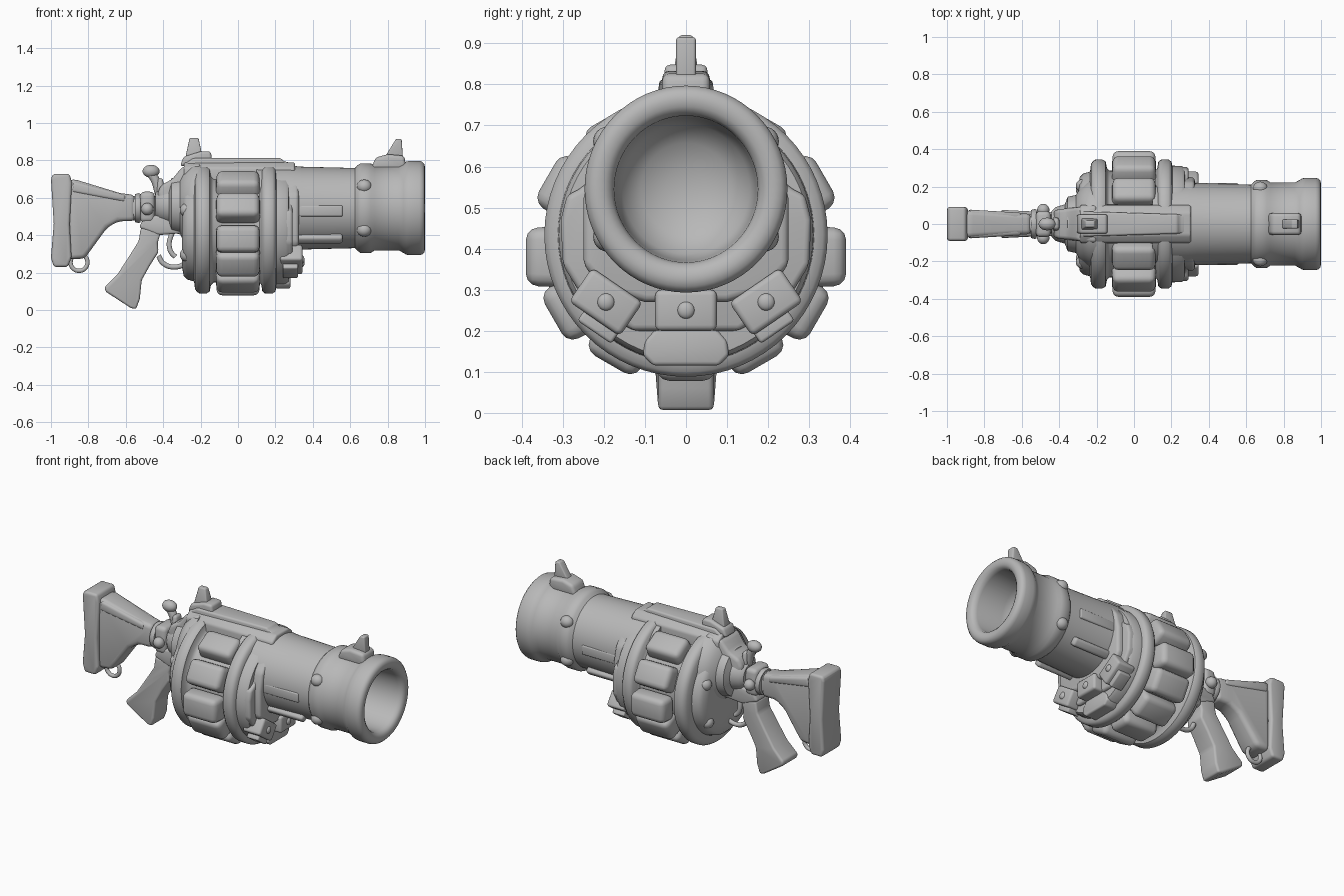
import bpy, bmesh, math
from mathutils import Vector, Matrix

old = bpy.data.objects.get("Cube")
if old:
    bpy.data.objects.remove(old, do_unlink=True)

grey = bpy.data.materials.new("plain grey")
grey.use_nodes = True
grey.diffuse_color = (0.48, 0.48, 0.48, 1)
grey.node_tree.nodes["Principled BSDF"].inputs["Base Color"].default_value = (0.48, 0.48, 0.48, 1)


def finish(name, bm, bevel=0, angle=45, segments=3):
    """Round the sharp edges, make the object and shade it."""
    bmesh.ops.recalc_face_normals(bm, faces=bm.faces)
    if bevel:
        sharp = [e for e in bm.edges if len(e.link_faces) == 2 and e.calc_face_angle() > 0.4]
        bmesh.ops.bevel(bm, geom=sharp, offset=bevel, segments=segments,
                        profile=0.5, affect='EDGES', clamp_overlap=True)
    mesh = bpy.data.meshes.new(name)
    bm.to_mesh(mesh)
    bm.free()
    mesh.materials.append(grey)
    ob = bpy.data.objects.new(name, mesh)
    bpy.context.collection.objects.link(ob)
    bpy.ops.object.select_all(action='DESELECT')
    ob.select_set(True)
    bpy.context.view_layer.objects.active = ob
    bpy.ops.object.shade_smooth_by_angle(angle=math.radians(angle))
    return ob


def lathe(name, profile, cz, sz=1, steps=64):
    """Spin (x, radius) points round the x axis at height cz."""
    bm = bmesh.new()
    rings = []
    for x, r in profile:
        if r == 0:
            rings.append([bm.verts.new((x, 0, cz))])
        else:
            turn = [2 * math.pi * i / steps for i in range(steps)]
            rings.append([bm.verts.new((x, r * math.cos(t), cz + sz * r * math.sin(t))) for t in turn])
    for a, b in zip(rings, rings[1:]):
        for i in range(steps):
            j = (i + 1) % steps
            if len(a) == 1:
                bm.faces.new((a[0], b[i], b[j]))
            elif len(b) == 1:
                bm.faces.new((a[i], b[0], a[j]))
            else:
                bm.faces.new((a[i], b[i], b[j], a[j]))
    return finish(name, bm)


def side_prism(name, outline, half, bevel=0.01):
    """Extrude an (x, z) outline to both sides; half gives the half width at x."""
    width = half if callable(half) else lambda x: half
    bm = bmesh.new()
    near = [bm.verts.new((x, -width(x), z)) for x, z in outline]
    far = [bm.verts.new((x, width(x), z)) for x, z in outline]
    bm.faces.new(near)
    bm.faces.new(far[::-1])
    for i in range(len(near)):
        j = (i + 1) % len(near)
        bm.faces.new((near[i], far[i], far[j], near[j]))
    return finish(name, bm, bevel)


def front_prism(name, half_outline, x0, x1, bevel=0.01):
    """Extrude a (y, z) outline, mirrored in y, along x."""
    outline = half_outline + [(-y, z) for y, z in reversed(half_outline)]
    bm = bmesh.new()
    face = bm.faces.new([bm.verts.new((x0, y, z)) for y, z in outline])
    new = bmesh.ops.extrude_face_region(bm, geom=[face])["geom"]
    bmesh.ops.translate(bm, vec=(x1 - x0, 0, 0), verts=[v for v in new if isinstance(v, bmesh.types.BMVert)])
    return finish(name, bm, bevel)


def block(name, centre, size, bevel=0.01, roll=0, taper=1):
    """Bevelled box, its top narrowed by taper, rolled round x."""
    bm = bmesh.new()
    bmesh.ops.create_cube(bm, size=1)
    for v in bm.verts:
        if v.co.z > 0:
            v.co.x *= taper
            v.co.y *= taper
        v.co = Vector((v.co.x * size[0], v.co.y * size[1], v.co.z * size[2]))
    bm.transform(Matrix.Translation(centre) @ Matrix.Rotation(roll, 4, 'X'))
    return finish(name, bm, bevel)


def ball(name, centre, radius, scale=(1, 1, 1)):
    bm = bmesh.new()
    bmesh.ops.create_uvsphere(bm, u_segments=20, v_segments=12, radius=radius)
    bm.transform(Matrix.Translation(centre) @ Matrix.Diagonal((*scale, 1)))
    return finish(name, bm, angle=60)


def tube(name, points, radius, closed=False):
    """Round bar following smooth points."""
    curve = bpy.data.curves.new(name, 'CURVE')
    curve.dimensions = '3D'
    curve.bevel_depth = radius
    curve.bevel_resolution = 3
    curve.use_fill_caps = True
    s = curve.splines.new('BEZIER')
    s.bezier_points.add(len(points) - 1)
    s.use_cyclic_u = closed
    for p, co in zip(s.bezier_points, points):
        p.co = co
        p.handle_left_type = p.handle_right_type = 'AUTO'
    curve.materials.append(grey)
    ob = bpy.data.objects.new(name, curve)
    bpy.context.collection.objects.link(ob)
    return ob


# Barrel with collar, flared muzzle and a rounded bore floor
AXIS = 0.545
lathe("barrel", [(0.1, 0), (0.1, 0.225), (0.28, 0.223), (0.34, 0.217), (0.625, 0.21), (0.64, 0.225),
                 (0.655, 0.235), (0.71, 0.235), (0.73, 0.222), (0.86, 0.222), (0.885, 0.235),
                 (0.9, 0.244), (0.92, 0.247), (0.97, 0.247), (0.985, 0.243), (0.996, 0.232),
                 (1.0, 0.215), (0.997, 0.197), (0.987, 0.182), (0.965, 0.175), (0.8, 0.17), (0.74, 0.155),
                 (0.7, 0.11), (0.68, 0.05), (0.675, 0)], AXIS, 1.02)
for deg in (31, 149, 211, 329):
    a = math.radians(deg)
    ball("collar_bolt", (0.675, 0.222 * math.cos(a), AXIS + 0.226 * math.sin(a)), 0.036, (1.1, 1, 1))
for side in (-1, 1):
    block("barrel_side_bar", (0.43, side * 0.207, 0.53), (0.26, 0.022, 0.06), 0.01)
    block("barrel_lower_rail", (0.42, side * 0.148, 0.385), (0.28, 0.05, 0.05), 0.015, side * 0.8)

# Drum: end plates and core in a single turned shape
DRUM = 0.433
lathe("drum", [(-0.3, 0), (-0.3, 0.2), (-0.29, 0.25), (-0.27, 0.27), (-0.235, 0.28), (-0.23, 0.32),
               (-0.22, 0.335), (-0.205, 0.345), (-0.17, 0.345), (-0.152, 0.335), (-0.145, 0.3),
               (-0.13, 0.285), (0.115, 0.285), (0.125, 0.3), (0.13, 0.333), (0.145, 0.345),
               (0.185, 0.345), (0.2, 0.333), (0.205, 0.312), (0.255, 0.31), (0.27, 0.3),
               (0.273, 0.27), (0.273, 0)], DRUM)

# Canisters around the drum, slightly sunk in its lower half
for k in range(12):
    a = math.radians(30 * k)
    c, s = math.cos(a), math.sin(a)
    out, rise = (0.335, 0.335) if s > -0.1 else (0.318, 0.247)
    block("canister", (0, out * c, 0.38 + rise * s), (0.24, 0.15, 0.11), 0.03, a - math.pi / 2, 0.94)

# Front cradle that carries the barrel
front_prism("cradle_plate", [(0.17, 0.66), (0.25, 0.55), (0.29, 0.53), (0.305, 0.47), (0.3, 0.36),
                             (0.25, 0.28), (0.13, 0.2)], 0.22, 0.292, 0.015)
front_prism("cradle_front", [(0.14, 0.72), (0.225, 0.62), (0.25, 0.52), (0.25, 0.36),
                             (0.2, 0.3), (0.1, 0.27)], 0.24, 0.325, 0.018)
front_prism("cradle_foot", [(0.07, 0.21), (0.1, 0.175), (0.105, 0.14), (0.08, 0.115)], 0.2, 0.28)
for y, z, roll in ((0, 0.25, 0), (-0.195, 0.27, -0.6), (0.195, 0.27, 0.6)):
    block("cradle_lug", (0.285, y, z), (0.12, 0.15, 0.1), 0.014, roll)
    ball("lug_bolt", (0.343, y, z), 0.021, (0.6, 1, 1))
    if y:
        block("lug_clip", (0.28, y * 1.08, z - 0.055), (0.08, 0.1, 0.045), 0.008, roll)

# Rear bolts on the drum
for deg in (-145, -35, 25, 155):
    a = math.radians(deg)
    ball("drum_bolt", (-0.275, 0.225 * math.cos(a), DRUM + 0.24 * math.sin(a)), 0.036)

# Receiver stepping down to the neck
lathe("receiver_cone", [(-0.44, 0), (-0.44, 0.07), (-0.42, 0.09), (-0.37, 0.105), (-0.355, 0.145),
                        (-0.31, 0.155), (-0.29, 0.19), (-0.24, 0.23), (-0.2, 0.23), (-0.2, 0)], 0.56)
side_prism("receiver_top", [(-0.42, 0.5), (-0.43, 0.63), (-0.41, 0.67), (-0.35, 0.7), (-0.3, 0.765),
                            (-0.2, 0.785), (-0.2, 0.5)], lambda x: 0.075 + 0.12 * (x + 0.43), 0.02)
side_prism("lower_receiver", [(-0.53, 0.44), (-0.5, 0.5), (-0.25, 0.52), (-0.25, 0.36),
                              (-0.29, 0.38), (-0.31, 0.41), (-0.43, 0.4)], 0.065, 0.015)
block("neck", (-0.53, 0, 0.545), (0.25, 0.1, 0.13), 0.035)
block("neck_collar", (-0.485, 0, 0.55), (0.08, 0.14, 0.165), 0.025)
lathe("neck_ring", [(-0.55, 0.05), (-0.55, 0.075), (-0.53, 0.08), (-0.52, 0.075), (-0.52, 0.05)], 0.545)
for side in (-1, 1):
    ball("neck_pin", (-0.485, side * 0.075, 0.54), 0.033)

# Bolt knob above the receiver
tube("knob_stem", [(-0.47, 0, 0.735), (-0.445, 0, 0.7), (-0.42, 0, 0.62)], 0.025)
ball("knob", (-0.465, 0, 0.742), 0.038, (1.2, 0.9, 0.9))
block("knob_catch", (-0.415, 0, 0.665), (0.04, 0.08, 0.08), 0.015, 0, 0.7)

# Top rail and sights
front_prism("rail_flange", [(0.06, 0.79), (0.1, 0.76), (0.105, 0.68)], -0.29, 0.305, 0.012)
side_prism("top_rail", [(-0.29, 0.74), (-0.28, 0.785), (-0.24, 0.812), (0.23, 0.812), (0.245, 0.795),
                        (0.29, 0.785), (0.29, 0.74)], lambda x: 0.068 - 0.03 * (x + 0.3), 0.012)
side_prism("rear_sight_base", [(-0.31, 0.77), (-0.29, 0.82), (-0.2, 0.848), (-0.145, 0.848),
                               (-0.135, 0.77)], 0.052, 0.014)
block("rear_sight", (-0.235, 0, 0.865), (0.095, 0.066, 0.11), 0.007, 0, 0.5)
side_prism("front_sight_base", [(0.71, 0.75), (0.735, 0.815), (0.8, 0.833), (0.89, 0.825), (0.9, 0.75)],
           0.058, 0.018)
side_prism("front_sight", [(0.78, 0.81), (0.845, 0.915), (0.875, 0.915), (0.882, 0.81)], 0.024, 0.007)

# Shoulder stock: pad, arm with raised edges, sling loop
side_prism("stock_pad", [(-0.985, 0.23), (-0.91, 0.23), (-0.89, 0.28), (-0.9, 0.46), (-0.888, 0.68),
                         (-0.9, 0.728), (-0.99, 0.728), (-1.0, 0.7), (-0.985, 0.46), (-1.0, 0.28)],
           0.09, 0.025)
flare = lambda x: 0.055 + 0.06 * max(0, -0.6 - x)
side_prism("stock_arm", [(-0.905, 0.27), (-0.82, 0.275), (-0.78, 0.33), (-0.7, 0.44), (-0.64, 0.475),
                         (-0.55, 0.475), (-0.55, 0.615), (-0.63, 0.625), (-0.86, 0.695), (-0.905, 0.7)],
           flare, 0.025)
side_prism("stock_top_edge", [(-0.89, 0.63), (-0.6, 0.575), (-0.6, 0.615), (-0.88, 0.69)],
           lambda x: flare(x) + 0.005, 0.015)
ring = [math.radians(45 * k) for k in range(8)]
tube("sling_loop", [(-0.85 + 0.045 * math.cos(t), 0, 0.255 + 0.045 * math.sin(t)) for t in ring], 0.012, True)

# Pistol grip, trigger and guard
side_prism("grip", [(-0.52, 0.44), (-0.41, 0.42), (-0.43, 0.36), (-0.425, 0.31), (-0.47, 0.24),
                    (-0.515, 0.16), (-0.525, 0.06), (-0.545, 0.004), (-0.575, 0.012), (-0.71, 0.1),
                    (-0.712, 0.125), (-0.645, 0.19), (-0.58, 0.29), (-0.53, 0.37)],
           lambda x: 0.061 + 0.05 * max(0, -0.42 - x), 0.03)
tube("trigger_guard", [(-0.425, 0, 0.29), (-0.4, 0, 0.25), (-0.34, 0, 0.23), (-0.285, 0, 0.25),
                       (-0.265, 0, 0.3)], 0.014)
tube("trigger", [(-0.35, 0, 0.42), (-0.368, 0, 0.35), (-0.355, 0, 0.305), (-0.335, 0, 0.285)], 0.014)
